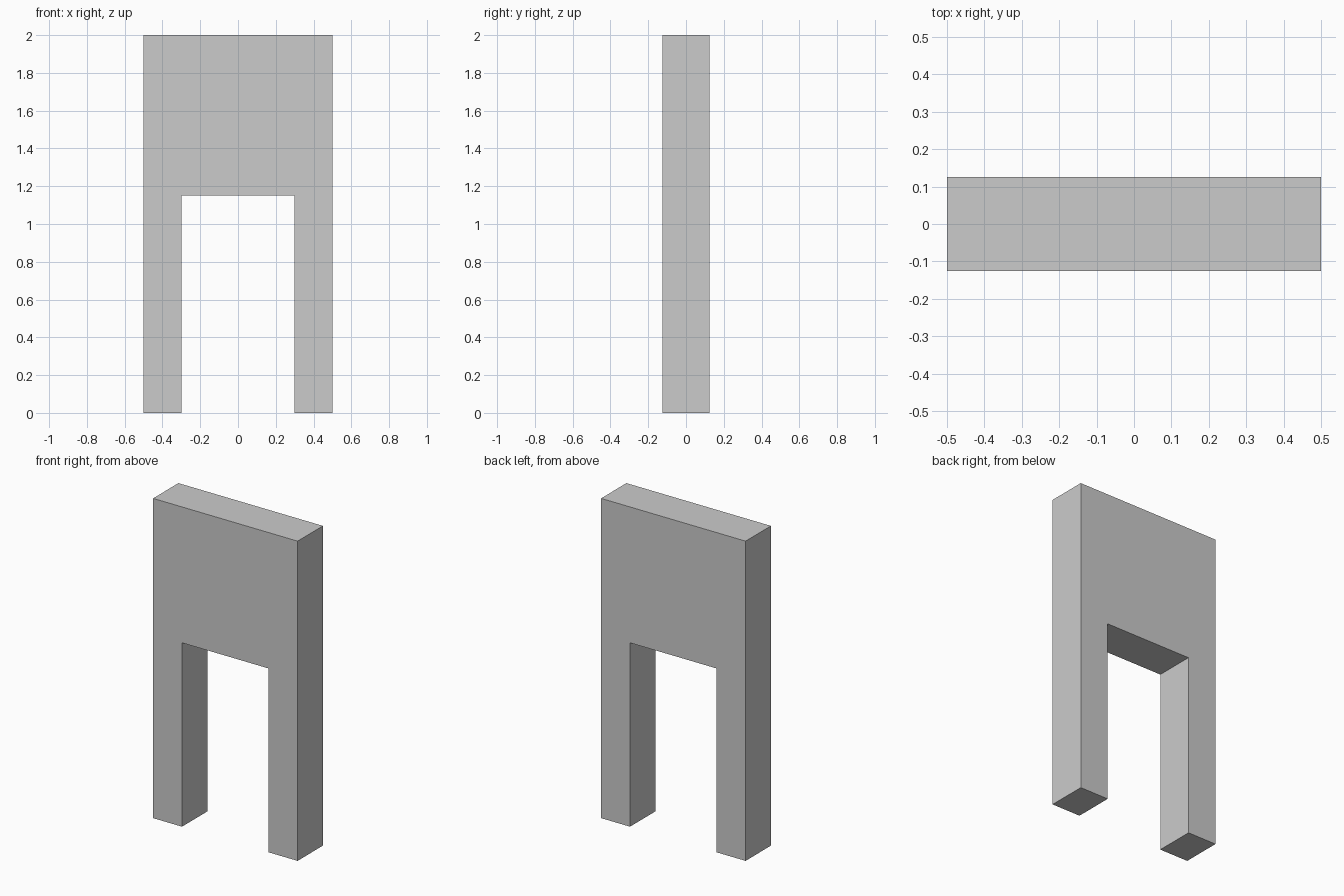
import bpy
import bmesh

if "Cube" in bpy.data.objects:
    bpy.data.objects.remove(bpy.data.objects["Cube"])

DEPTH = 0.25


def extrude_profile(name, profile, depth):
    """Extrude an XZ outline along y, centred on y = 0."""
    bm = bmesh.new()
    face = bm.faces.new([bm.verts.new((x, -depth / 2, z)) for x, z in profile])
    new = bmesh.ops.extrude_face_region(bm, geom=[face])["geom"]
    verts = [g for g in new if isinstance(g, bmesh.types.BMVert)]
    bmesh.ops.translate(bm, verts=verts, vec=(0, depth, 0))
    bmesh.ops.recalc_face_normals(bm, faces=bm.faces)
    mesh = bpy.data.meshes.new(name)
    bm.to_mesh(mesh)
    bm.free()
    obj = bpy.data.objects.new(name, mesh)
    bpy.context.collection.objects.link(obj)
    return obj


# Slab with a rectangular opening between two legs; left half mirrors the right
half = [(0.3, 1.15), (0.3, 0), (0.5, 0), (0.5, 2)]
outline = half + [(-x, z) for x, z in reversed(half)]
extrude_profile("doorway_wall", outline, DEPTH)
